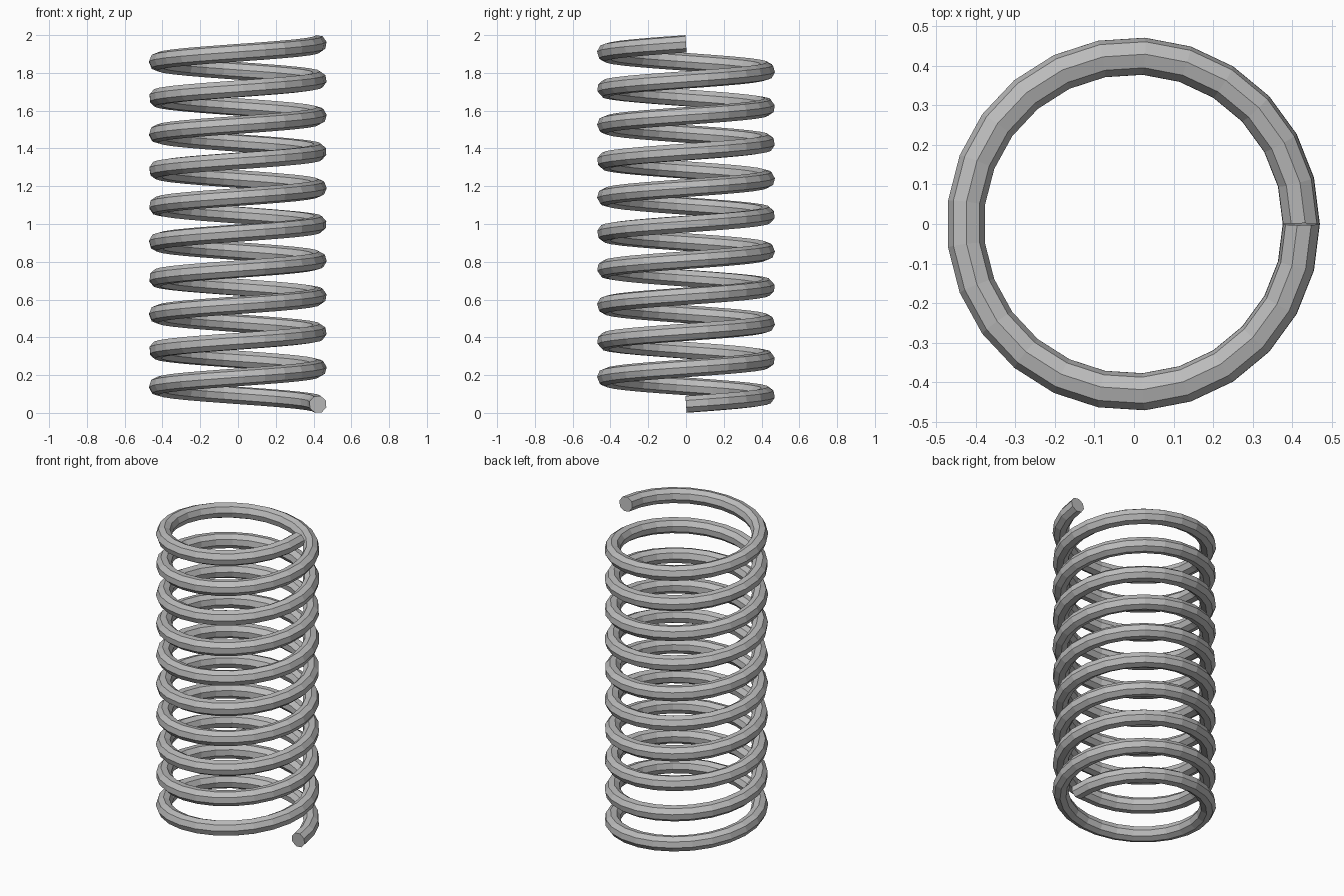
import bpy, bmesh, math
from mathutils import Vector

cube = bpy.data.objects.get("Cube")
if cube:
    bpy.data.objects.remove(cube, do_unlink=True)

COIL_R, WIRE_R = 0.425, 0.047
TURNS, STEPS, SIDES = 10, 25, 8
Z_START, Z_END = 0.045, 1.954
X_SHIFT = -0.002

pitch = (Z_END - Z_START) / TURNS
rise = pitch / math.tau
# Wire section rolls slowly along the coil, as an untwisted sweep does
roll_per_turn = math.tau * rise / math.hypot(COIL_R, rise)
roll_start = -9.5 * roll_per_turn


def wire_ring(bm, turn):
    """One octagonal ring of the wire, square to the helix."""
    a = turn * math.tau
    out = Vector((math.cos(a), math.sin(a), 0))
    tangent = Vector((-COIL_R * math.sin(a), COIL_R * math.cos(a), rise)).normalized()
    up = out.cross(tangent)
    centre = out * COIL_R + Vector((X_SHIFT, 0, Z_START + pitch * turn))
    roll = roll_start + roll_per_turn * turn
    ring = []
    for i in range(SIDES):
        b = roll + math.tau * i / SIDES
        ring.append(bm.verts.new(centre + WIRE_R * (math.cos(b) * out + math.sin(b) * up)))
    return ring


# Coil: sweep the ring along the helix and cap both ends
bm = bmesh.new()
rings = [wire_ring(bm, k / STEPS) for k in range(TURNS * STEPS + 1)]
for lower, upper in zip(rings, rings[1:]):
    for i in range(SIDES):
        j = (i + 1) % SIDES
        bm.faces.new((lower[i], lower[j], upper[j], upper[i]))
bm.faces.new(rings[0])
bm.faces.new(rings[-1])
bmesh.ops.recalc_face_normals(bm, faces=bm.faces)

mesh = bpy.data.meshes.new("spring_coil")
bm.to_mesh(mesh)
bm.free()
coil = bpy.data.objects.new("spring_coil", mesh)
bpy.context.collection.objects.link(coil)

# Steel grey
steel = bpy.data.materials.new("steel_grey")
steel.use_nodes = True
colour = (0.5, 0.5, 0.5, 1)
steel.diffuse_color = colour
steel.node_tree.nodes["Principled BSDF"].inputs["Base Color"].default_value = colour
mesh.materials.append(steel)
